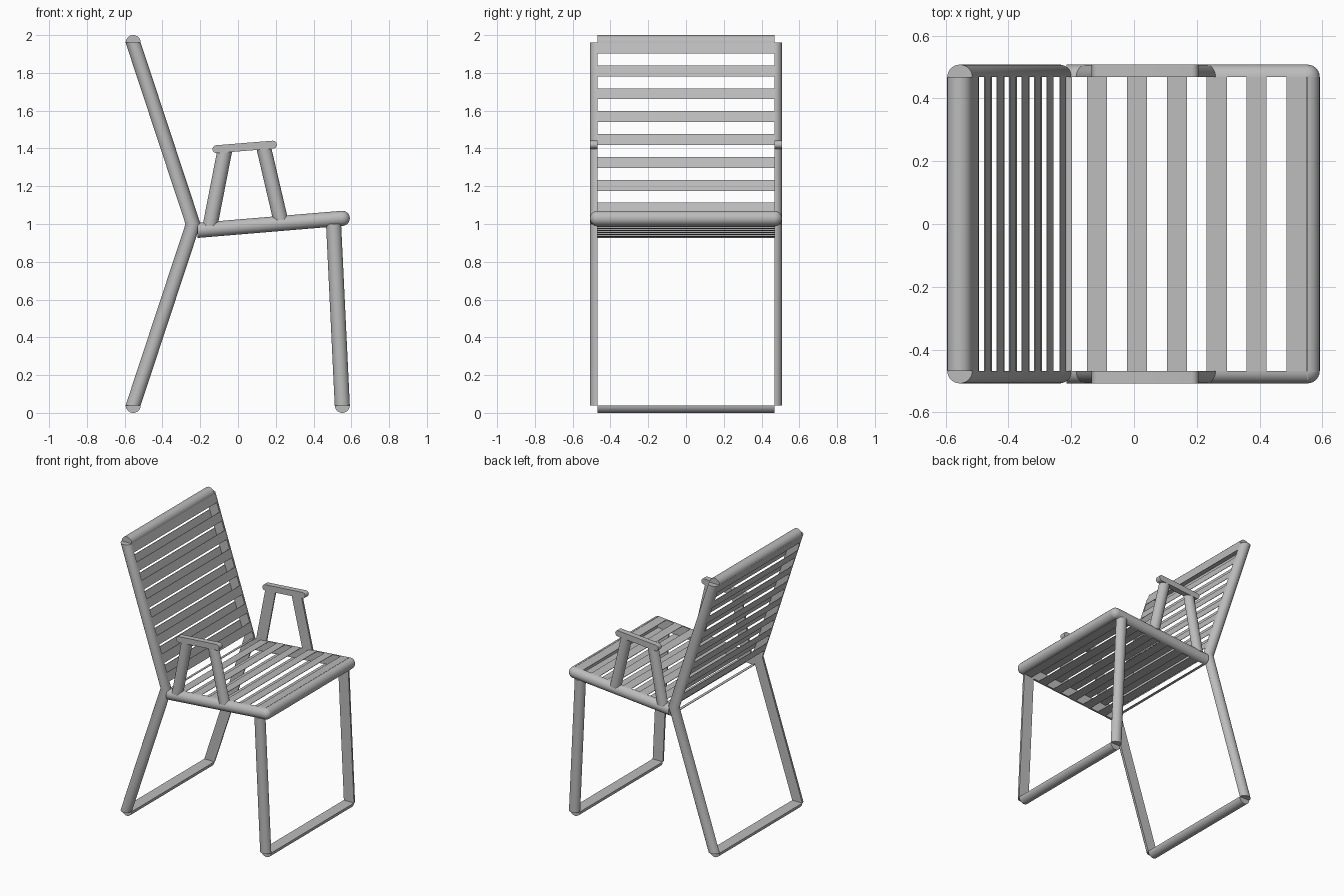
import bpy, bmesh, math
from mathutils import Vector

cube = bpy.data.objects.get("Cube")
if cube:
    bpy.data.objects.remove(cube, do_unlink=True)

R = 0.04        # half-round bar radius
INNER = 0.468   # flat inner face of the side bars
STEPS = 14
X, Z = Vector((1, 0, 0)), Vector((0, 0, 1))

grey = bpy.data.materials.new("plain_grey")
grey.use_nodes = True
grey.diffuse_color = (0.5, 0.5, 0.5, 1)
grey.node_tree.nodes["Principled BSDF"].inputs["Base Color"].default_value = (0.5, 0.5, 0.5, 1)


def finish(name, bm):
    bmesh.ops.recalc_face_normals(bm, faces=bm.faces[:])
    mesh = bpy.data.meshes.new(name)
    bm.to_mesh(mesh)
    bm.free()
    obj = bpy.data.objects.new(name, mesh)
    bpy.context.collection.objects.link(obj)
    mesh.materials.append(grey)
    bpy.ops.object.select_all(action='DESELECT')
    obj.select_set(True)
    bpy.context.view_layer.objects.active = obj
    bpy.ops.object.shade_smooth_by_angle(angle=math.radians(35))


def loft(name, rings):
    """Closed rings joined in order, with a cap at each end."""
    bm = bmesh.new()
    loops = [[bm.verts.new(p) for p in ring] for ring in rings]
    n = len(loops[0])
    for a, b in zip(loops, loops[1:]):
        for i in range(n):
            j = (i + 1) % n
            bm.faces.new((a[i], a[j], b[j], b[i]))
    bm.faces.new(loops[0])
    bm.faces.new(loops[-1])
    finish(name, bm)


def half_round(centre, across, out):
    """Half-disc outline with its chord along across, bulging along out."""
    angles = [math.pi * s / STEPS for s in range(STEPS + 1)]
    return [centre + (across * math.cos(t) + out * math.sin(t)) * R for t in angles]


def side_bar(name, path, side, across):
    """Half-round bar along an xz path, flat face inward, ends cut along across."""
    loft(name, [half_round(Vector((x, side * INNER, z)), across, Vector((0, side, 0)))
                for x, z in path])


def cross_bar(name, place, across, out):
    """Half-round bar across the chair."""
    loft(name, [half_round(Vector((place[0], y, place[1])), across, out)
                for y in (-INNER, INNER)])


def slat(name, near, far, across, shift):
    """Thin strip across the chair between two xz points on one face of a panel."""
    outer = across * shift * R
    inner = across * shift * (R - 0.003)
    rings = []
    for y in (-INNER, INNER):
        a, b = (Vector((p[0], y, p[1])) for p in (near, far))
        rings.append([a + outer, b + outer, b + inner, a + inner])
    loft(name, rings)


# Main joints of the frame, as (x, z)
back_top, hinge, back_foot = (-0.555, 1.96), (-0.238, 1.0), (-0.555, 0.04)
seat_rear, seat_front = (-0.215, 0.966), (0.552, 1.03)
leg_top, front_foot = (0.506, 1.0), (0.552, 0.04)
arm_rear, arm_front = (-0.114, 1.396), (0.185, 1.42)


def back_at(z):
    t = (z - hinge[1]) / (back_top[1] - hinge[1])
    return hinge[0] + t * (back_top[0] - hinge[0]), z


def seat_at(x):
    t = (x - seat_rear[0]) / (seat_front[0] - seat_rear[0])
    return x, seat_rear[1] + t * (seat_front[1] - seat_rear[1])


# Side frames and armrests
for side, label in ((1, "left"), (-1, "right")):
    side_bar(f"{label}_back_frame", [back_top, hinge, back_foot], side, X)
    side_bar(f"{label}_seat_rail", [seat_rear, seat_front], side, Z)
    side_bar(f"{label}_front_leg", [leg_top, front_foot], side, X)
    side_bar(f"{label}_rear_arm_post", [(-0.148, 0.99), (-0.071, 1.385)], side, X)
    side_bar(f"{label}_front_arm_post", [(0.226, 1.02), (0.136, 1.405)], side, X)

    # Armrest with round ends
    d = Vector((arm_front[0] - arm_rear[0], 0, arm_front[1] - arm_rear[1])).normalized()
    n = Vector((d.z, 0, -d.x))
    outline = []
    for centre, turn in ((arm_front, 1), (arm_rear, -1)):
        for s in range(9):
            t = math.pi * s / 8
            outline.append(Vector((centre[0], 0, centre[1]))
                           + (n * math.cos(t) + d * math.sin(t)) * 0.021 * turn)
    loft(f"{label}_armrest", [[p + Vector((0, side * y, 0)) for p in outline]
                              for y in (INNER, INNER + R)])

    # Rounded front corner of the seat
    centre = Vector((seat_front[0], side * INNER, seat_front[1]))
    bm = bmesh.new()
    bmesh.ops.create_uvsphere(bm, u_segments=28, v_segments=14, radius=R)
    bmesh.ops.translate(bm, verts=bm.verts[:], vec=centre)
    for normal in (X, Vector((0, side, 0))):
        bmesh.ops.bisect_plane(bm, geom=bm.verts[:] + bm.edges[:] + bm.faces[:],
                               plane_co=centre, plane_no=normal, clear_inner=True)
    finish(f"{label}_seat_corner", bm)

# Bars across the chair
cross_bar("back_top_bar", back_top, X, Z)
cross_bar("seat_front_bar", seat_front, Z, X)
cross_bar("rear_foot_bar", back_foot, X, -Z)
cross_bar("front_foot_bar", front_foot, X, -Z)

# Slats on both faces of the back and the seat
for shift, face in ((1, "upper"), (-1, "lower")):
    for k in range(8):
        top = 1.961 - 0.1212 * k
        slat(f"{face}_back_slat_{k + 1}", back_at(top), back_at(top - 0.058), X, shift)
    for k in range(6):
        front = 0.55 - 0.1272 * k
        slat(f"{face}_seat_slat_{k + 1}", seat_at(front), seat_at(front - 0.064), Z, shift)
    slat(f"{face}_seat_rear_strip", seat_at(-0.197), seat_at(-0.215), Z, shift)
